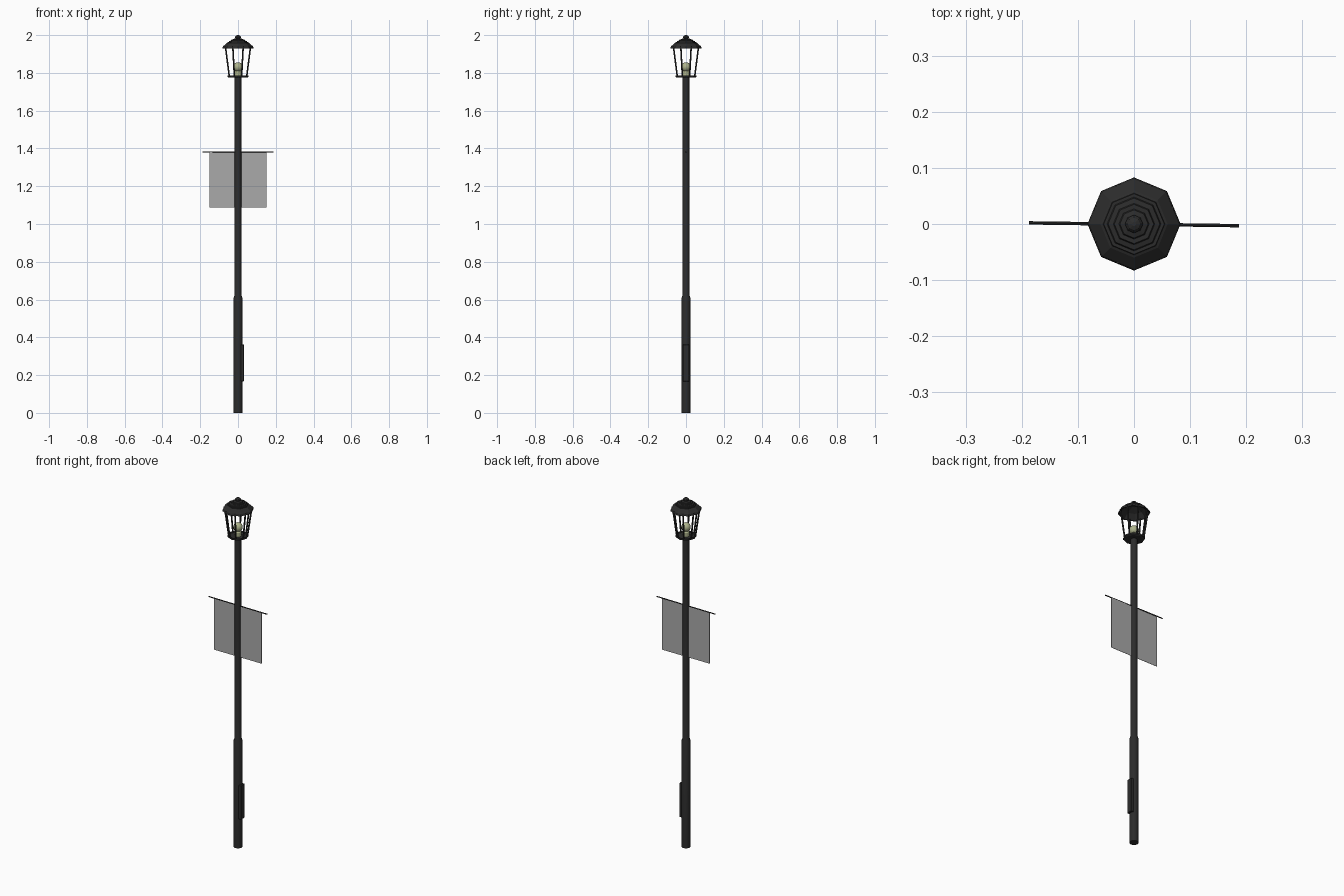
import bpy, bmesh, math
from mathutils import Vector

if "Cube" in bpy.data.objects:
    bpy.data.objects.remove(bpy.data.objects["Cube"])


def material(name, rgba):
    m = bpy.data.materials.new(name)
    m.diffuse_color = rgba
    m.use_nodes = True
    m.node_tree.nodes["Principled BSDF"].inputs["Base Color"].default_value = m.diffuse_color
    return m


IRON = material("dark_iron", (0.025, 0.025, 0.025, 1))
BULB = material("bulb_glow", (0.42, 0.45, 0.26, 1))
CLOTH = material("banner_cloth", (0.4, 0.4, 0.4, 1))


def finish(name, bm, mat, smooth=False):
    bmesh.ops.recalc_face_normals(bm, faces=bm.faces[:])
    me = bpy.data.meshes.new(name)
    bm.to_mesh(me)
    bm.free()
    me.materials.append(mat)
    ob = bpy.data.objects.new(name, me)
    bpy.context.collection.objects.link(ob)
    if smooth:
        bpy.context.view_layer.objects.active = ob
        ob.select_set(True)
        bpy.ops.object.shade_smooth_by_angle(angle=math.radians(40))
        ob.select_set(False)
    return ob


def lathe(name, profile, sides, mat, smooth=False, closed=False):
    """Rings of (radius, z) bridged together; ends capped unless closed."""
    bm = bmesh.new()
    rings = []
    for r, z in profile:
        rings.append([bm.verts.new((r * math.cos(math.tau * i / sides),
                                    r * math.sin(math.tau * i / sides), z)) for i in range(sides)])
    pairs = list(zip(rings, rings[1:]))
    if closed:
        pairs.append((rings[-1], rings[0]))
    for a, b in pairs:
        for i in range(sides):
            j = (i + 1) % sides
            bm.faces.new((a[i], a[j], b[j], b[i]))
    if not closed:
        bm.faces.new(rings[0])
        bm.faces.new(rings[-1])
    return finish(name, bm, mat, smooth)


def box(name, center, size, mat, bevel=0):
    bm = bmesh.new()
    bmesh.ops.create_cube(bm, size=1)
    for v in bm.verts:
        v.co = Vector(v.co[k] * size[k] + center[k] for k in range(3))
    if bevel:
        bmesh.ops.bevel(bm, geom=bm.edges[:], offset=bevel, segments=1, affect='EDGES')
    return finish(name, bm, mat)


def rod(name, a, b, radius, sides, mat):
    a, b = Vector(a), Vector(b)
    bm = bmesh.new()
    bmesh.ops.create_cone(bm, cap_ends=True, segments=sides, radius1=radius,
                          radius2=radius, depth=(b - a).length)
    rot = (b - a).to_track_quat('Z', 'Y')
    for v in bm.verts:
        v.co = rot @ v.co + (a + b) / 2
    return finish(name, bm, mat)


# Post with thicker lower sleeve
lathe("post", [(0.0235, 0), (0.0235, 0.608), (0.018, 0.624), (0.0172, 1.785)], 16, IRON, True)

# Access hatch on the right side of the sleeve
box("access_hatch", (0.022, 0, 0.265), (0.019, 0.034, 0.195), IRON, 0.002)

# Banner and its crossbar
rod("banner_rod", (-0.187, 0.002, 1.382), (0.187, -0.003, 1.382), 0.003, 8, IRON)
box("banner", (0, 0, 1.234), (0.302, 0.0015, 0.292), CLOTH)

# Lantern tray
lathe("lantern_tray", [(0.05, 1.775), (0.055, 1.778), (0.055, 1.787), (0.048, 1.787),
                       (0.046, 1.782)], 8, IRON)

# Slanted lantern bars
for i in range(8):
    t = math.tau * (i + 0.5) / 8
    c, s = math.cos(t), math.sin(t)
    rod(f"lantern_bar_{i + 1}", (0.050 * c, 0.050 * s, 1.782),
        (0.072 * c, 0.072 * s, 1.94), 0.0045, 8, IRON)

# Bulb on its socket
lathe("bulb_socket", [(0.019, 1.781), (0.019, 1.805), (0.014, 1.812)], 12, BULB)
bm = bmesh.new()
bmesh.ops.create_uvsphere(bm, u_segments=16, v_segments=10, radius=0.025)
bmesh.ops.translate(bm, verts=bm.verts[:], vec=(0, 0, 1.831))
finish("bulb", bm, BULB, True)

# Stepped octagonal roof, hollow underneath
lathe("lantern_roof", [(0.077, 1.929), (0.083, 1.929), (0.080, 1.940), (0.060, 1.957),
                       (0.055, 1.959), (0.054, 1.964), (0.048, 1.964), (0.046, 1.969),
                       (0.037, 1.971), (0.035, 1.976), (0.027, 1.976), (0.025, 1.980),
                       (0.014, 1.983), (0.012, 1.974), (0.05, 1.955)],
      8, IRON, closed=True)

# Finial
lathe("finial", [(0.012, 1.972), (0.011, 1.980), (0.016, 1.985), (0.016, 1.991),
                 (0.011, 1.997), (0.004, 2.0)], 8, IRON)
